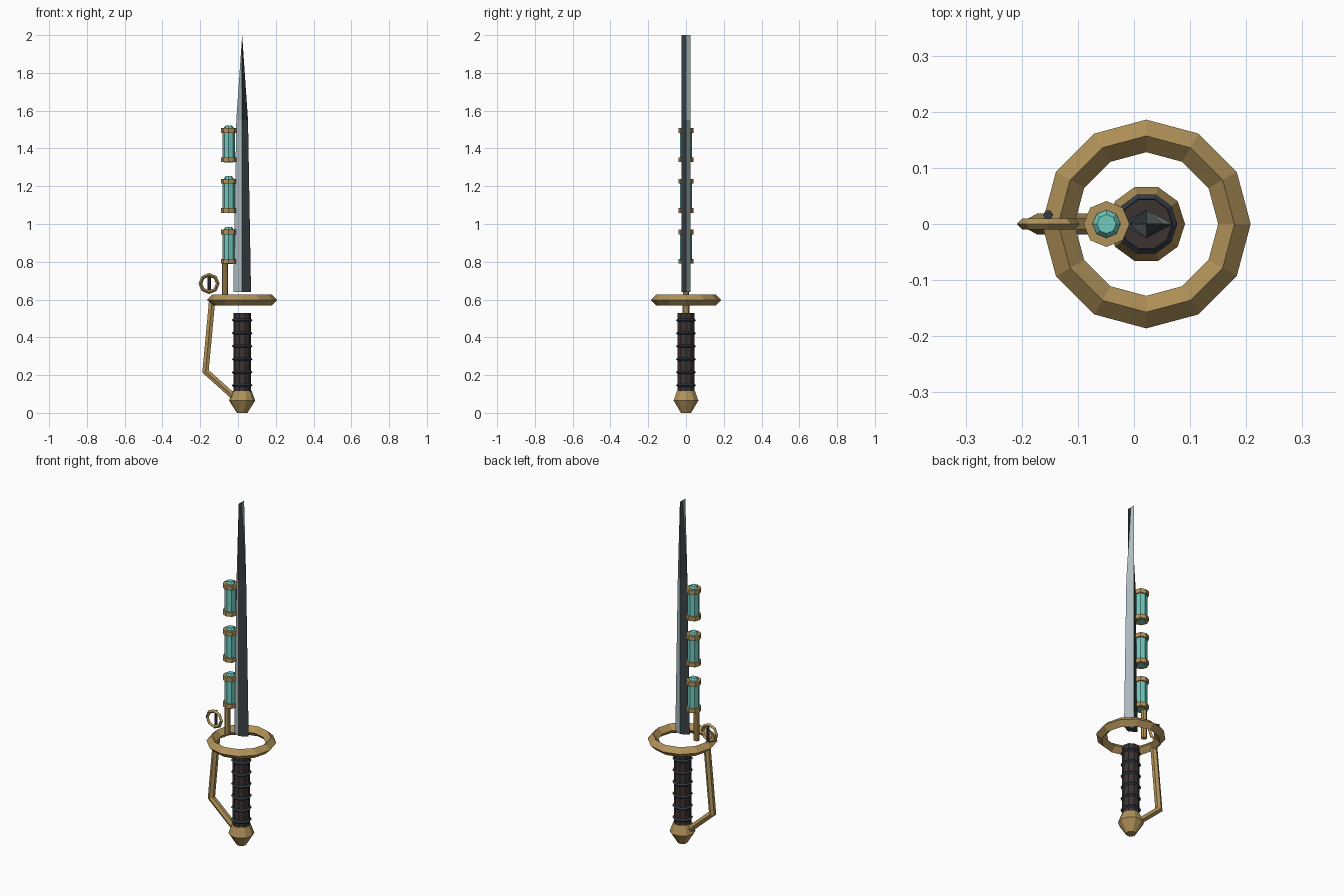
import bpy, bmesh, math
from mathutils import Vector, Matrix

cube = bpy.data.objects.get("Cube")
if cube:
    bpy.data.objects.remove(cube, do_unlink=True)


def material(name, rgb):
    m = bpy.data.materials.new(name)
    m.use_nodes = True
    m.diffuse_color = (*rgb, 1)
    m.node_tree.nodes["Principled BSDF"].inputs["Base Color"].default_value = (*rgb, 1)
    return m


brass = material("brass", (0.44, 0.29, 0.10))
teal = material("teal glass", (0.16, 0.58, 0.52))
light_steel = material("light steel", (0.43, 0.51, 0.53))
dark_steel = material("dark steel", (0.042, 0.055, 0.063))
leather = material("dark leather", (0.045, 0.034, 0.032))
wire = material("blue grey wire", (0.033, 0.043, 0.060))

AXIS = 0.022    # x of the blade and grip centre line
VIAL_X = -0.049


def loft(name, rings, mats, loc=(0, 0, 0), loop=False):
    """Skin a list of equally sized point rings; loop joins last to first."""
    bm = bmesh.new()
    rows = [[bm.verts.new(p) for p in ring] for ring in rings]
    n = len(rows[0])
    pairs = list(zip(rows, rows[1:] + rows[:1]))
    for a, b in pairs if loop else pairs[:-1]:
        for i in range(n):
            j = (i + 1) % n
            bm.faces.new((a[i], a[j], b[j], b[i]))
    if not loop:
        bm.faces.new(rows[0][::-1])
        bm.faces.new(rows[-1])
    bmesh.ops.remove_doubles(bm, verts=bm.verts, dist=1e-5)
    bmesh.ops.recalc_face_normals(bm, faces=bm.faces)
    mesh = bpy.data.meshes.new(name)
    bm.to_mesh(mesh)
    bm.free()
    for m in mats:
        mesh.materials.append(m)
    obj = bpy.data.objects.new(name, mesh)
    obj.location = loc
    bpy.context.collection.objects.link(obj)
    return obj


def lathe(name, profile, sides, mat, loc, loop=False):
    """Turn a (radius, height) profile about a vertical axis."""
    angles = [2 * math.pi * i / sides for i in range(sides)]
    rings = [[(r * math.cos(a), r * math.sin(a), z) for a in angles] for r, z in profile]
    return loft(name, rings, [mat], loc, loop)


def hoop(name, major, minor, sides, mat, loc):
    """Ring with a diamond cross-section."""
    diamond = [(major + minor, 0), (major, minor), (major - minor, 0), (major, -minor)]
    return lathe(name, diamond, sides, mat, loc, loop=True)


def tube(name, path, radius, sides, mat):
    """Mitred tube along an (x, z) path."""
    pts = [Vector((x, 0, z)) for x, z in path]
    dirs = [(b - a).normalized() for a, b in zip(pts, pts[1:])]
    rings = []
    for i, p in enumerate(pts):
        d0, d1 = dirs[max(i - 1, 0)], dirs[min(i, len(dirs) - 1)]
        t = (d0 + d1).normalized()
        side = Vector((t.z, 0, -t.x)) / t.dot(d1)
        angles = [2 * math.pi * k / sides for k in range(sides)]
        rings.append([p + Vector((0, radius * math.cos(a), 0)) + side * radius * math.sin(a)
                      for a in angles])
    return loft(name, rings, [mat])


# Blade: diamond section that narrows to an edge at the tip
sections = [(0.64, 0.047), (1.55, 0.031), (2.0, 0)]
blade = loft("blade", [[(h, 0, z), (0, 0.025, z), (-h, 0, z), (0, -0.025, z)]
                       for z, h in sections], [light_steel, dark_steel], (AXIS, 0, 0))
for f in blade.data.polygons:
    f.material_index = 0 if f.normal.x * f.normal.y > 0.01 else 1

# Grip with wire bands, and pommel
lathe("grip", [(0.046, 0.11), (0.046, 0.53)], 10, leather, (AXIS, 0, 0))
for i in range(6):
    hoop(f"grip_band_{i + 1}", 0.047, 0.008, 10, wire, (AXIS, 0, 0.146 + 0.069 * i))
lathe("pommel", [(0.028, 0), (0.069, 0.065), (0.05, 0.117)], 10, brass, (AXIS, 0, 0))

# Hand guard ring and knuckle bow
hoop("guard_ring", 0.157, 0.029, 12, brass, (AXIS, 0, 0.598))
tube("knuckle_bow", [(-0.137, 0.595), (-0.172, 0.22), (-0.01, 0.075)], 0.019, 6, brass)

# Sight: small upright ring with a pin behind it
sight = hoop("sight_ring", 0.046, 0.010, 8, brass, (-0.153, 0, 0.685))
sight.data.transform(Matrix.Rotation(math.pi / 2, 4, "X"))
lathe("sight_pin", [(0.009, -0.042), (0.009, 0.042)], 6, wire, (-0.153, 0.016, 0.685))

# Vials stacked along the blade, on a support rod
lathe("vial_rod", [(0.016, 0.62), (0.016, 0.80)], 8, brass, (-0.069, 0, 0))
for i in range(3):
    base = (VIAL_X, 0, 0.79 + 0.269 * i)
    lathe(f"vial_glass_{i + 1}", [(0.025, -0.002), (0.025, 0.015), (0.033, 0.02), (0.033, 0.16),
                                  (0.025, 0.165), (0.025, 0.183), (0.017, 0.194)],
          8, teal, base)
    for label, z in (("lower", 0), ("upper", 0.155)):
        lathe(f"vial_{label}_cap_{i + 1}", [(0.041, z), (0.041, z + 0.025),
                                            (0.024, z + 0.025), (0.024, z)],
              8, brass, base, loop=True)
